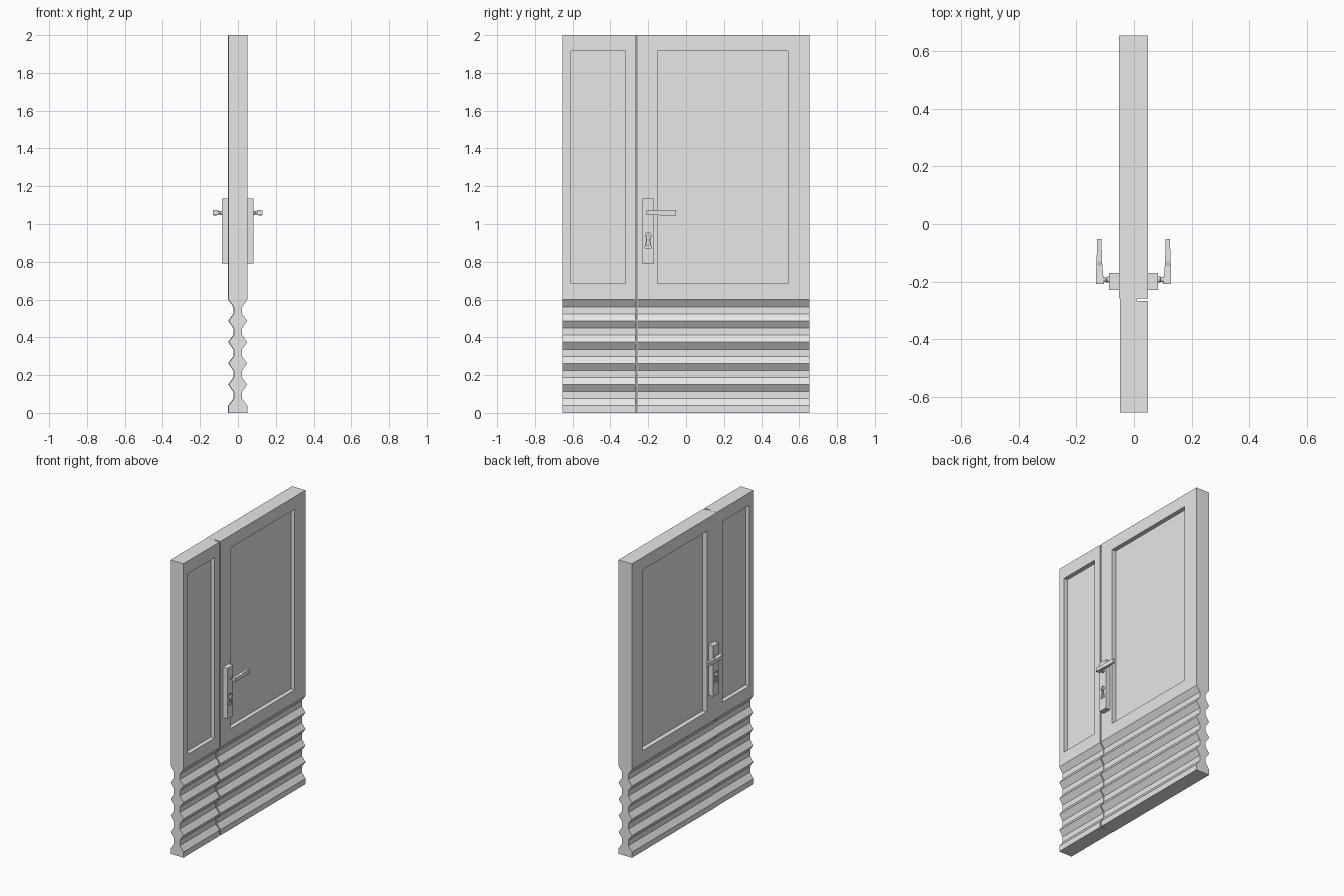
import bpy, bmesh, math
from mathutils import Matrix

if "Cube" in bpy.data.objects:
    bpy.data.objects.remove(bpy.data.objects["Cube"], do_unlink=True)

grey = bpy.data.materials.new("light_grey")
grey.use_nodes = True
grey.diffuse_color = (0.8, 0.8, 0.8, 1)
grey.node_tree.nodes["Principled BSDF"].inputs["Base Color"].default_value = (0.8, 0.8, 0.8, 1)


def finish(name, bm):
    bmesh.ops.recalc_face_normals(bm, faces=bm.faces)
    mesh = bpy.data.meshes.new(name)
    bm.to_mesh(mesh)
    bm.free()
    mesh.materials.append(grey)
    obj = bpy.data.objects.new(name, mesh)
    bpy.context.collection.objects.link(obj)
    return obj


def loft(name, rings):
    """Bridge matching closed rings of points and cap both ends."""
    bm = bmesh.new()
    loops = [[bm.verts.new(p) for p in ring] for ring in rings]
    n = len(loops[0])
    for a, b in zip(loops, loops[1:]):
        for i in range(n):
            j = (i + 1) % n
            bm.faces.new((a[i], a[j], b[j], b[i]))
    bm.faces.new(loops[0])
    bm.faces.new(loops[-1])
    return finish(name, bm)


def box(name, x0, x1, y0, y1, z0, z1):
    return loft(name, [[(x0, y, z0), (x1, y, z0), (x1, y, z1), (x0, y, z1)]
                       for y in (y0, y1)])


def cut(obj, cutter):
    cutter.hide_render = True
    mod = obj.modifiers.new("cut", "BOOLEAN")
    mod.object = cutter
    mod.operation = "DIFFERENCE"
    mod.solver = "EXACT"
    bpy.context.view_layer.objects.active = obj
    bpy.ops.object.modifier_apply(modifier=mod.name)
    bpy.data.objects.remove(cutter, do_unlink=True)


# Corrugated edge: (inset, height) going up one face
PITCH = 0.1123
INSET = 0.027
edge = [(0, 0), (0, 0.038)]
for k in range(5):
    z = 0.038 + k * PITCH
    edge += [(INSET, z + 0.037), (INSET, z + 0.074), (0, z + PITCH)]
edge.append((0, 2))


def leaf(name, back, front, y0, y1, flat_front=None):
    """Slab with the corrugated profile on both faces."""
    right = [(front - d if flat_front is None else flat_front, z) for d, z in edge]
    left = [(-back + d, z) for d, z in reversed(edge)]
    return loft(name, [[(x, y, z) for x, z in right + left] for y in (y0, y1)])


# Door leaves and the rebate strip that closes the joint between them
wide_leaf = leaf("wide_leaf", 0.052, 0.049, -0.258, 0.655)
narrow_leaf = leaf("narrow_leaf", 0.049, 0.049, -0.655, -0.267)
leaf("rebate_strip", 0.049, 0.049, -0.267, -0.259, flat_front=0.01)

# Recessed panels on both faces
for obj, y0, y1 in ((wide_leaf, -0.15, 0.54), (narrow_leaf, -0.61, -0.32)):
    for s in (-1, 1):
        x0, x1 = sorted((s * 0.02, s * 0.1))
        cut(obj, box("panel_cutter", x0, x1, y0, y1, 0.685, 1.915))


def keyhole(x0, x1, scale):
    """Round hole above a flared slot, as a prism along x."""
    pts = [(0.016 * math.cos(math.radians(a)), 0.025 + 0.016 * math.sin(math.radians(a)))
           for a in range(-50, 231, 20)]
    pts += [(-0.008, 0.0), (-0.017, -0.042), (0.017, -0.042), (0.008, 0.0)]
    return loft("keyhole_cutter", [[(x, -0.2 + y * scale, 0.915 + z * scale) for y, z in pts]
                                   for x in (x0, x1)])


# Lock plate, neck and lever on each face
for s, side in ((1, "left"), (-1, "right")):
    off = 0 if s > 0 else -0.003
    face = s * 0.083 + off
    plate = box(side + "_lock_plate", *sorted((s * 0.045, face)), -0.23, -0.17, 0.79, 1.135)
    cut(plate, keyhole(face - s * 0.008, face + s * 0.02, 1.0))
    cut(plate, keyhole(face - s * 0.02, face + s * 0.02, 0.65))

    # Waisted neck
    rings = [[(s * x + off, -0.193 + r * math.cos(t * math.tau / 12),
               1.059 + r * math.sin(t * math.tau / 12)) for t in range(12)]
             for x, r in ((0.08, 0.011), (0.09, 0.011), (0.094, 0.007), (0.106, 0.011))]
    neck = loft(side + "_handle_neck", rings)

    # Tapered lever: y, inner x, outer x, bottom, top
    sections = ((-0.209, 0.101, 0.129, 1.047, 1.073),
                (-0.145, 0.107, 0.128, 1.047, 1.07),
                (-0.13, 0.108, 0.127, 1.045, 1.074),
                (-0.052, 0.11, 0.125, 1.046, 1.073))
    lever = loft(side + "_handle_lever",
                 [[(s * a + off, y, z0), (s * b + off, y, z0), (s * b + off, y, z1), (s * a + off, y, z1)]
                  for y, a, b, z0, z1 in sections])
